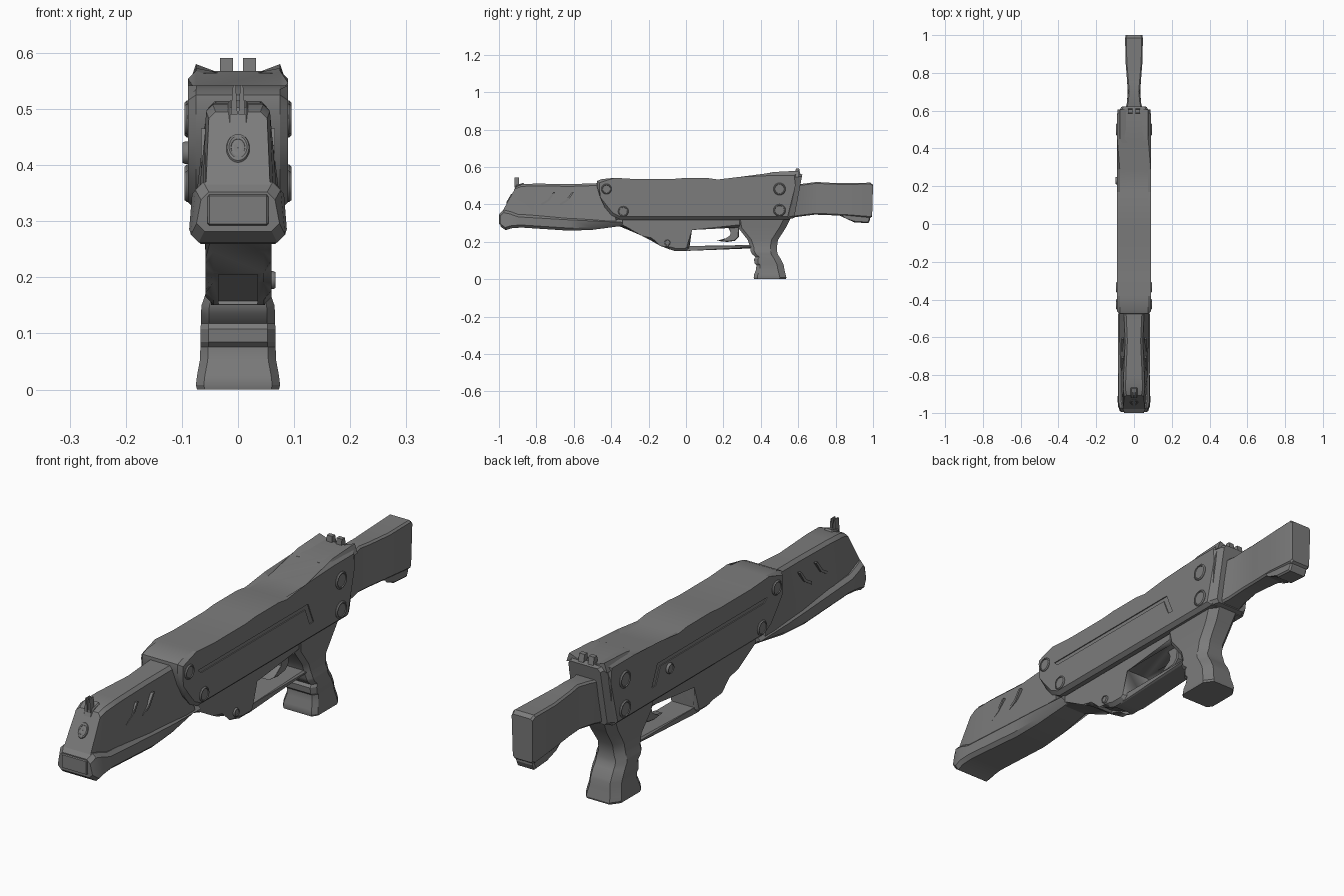
import bpy, bmesh, math

DARK = bpy.data.materials.new("dark_grey")
DARK.diffuse_color = (0.2, 0.2, 0.2, 1)


def finish(name, bm):
    bmesh.ops.recalc_face_normals(bm, faces=bm.faces)
    me = bpy.data.meshes.new(name)
    bm.to_mesh(me)
    bm.free()
    me.materials.append(DARK)
    ob = bpy.data.objects.new(name, me)
    bpy.context.collection.objects.link(ob)
    return ob


def skin(name, rings):
    """Join matching rings of points into a closed skin."""
    bm = bmesh.new()
    loops = [[bm.verts.new(p) for p in r] for r in rings]
    n = len(loops[0])
    for a, b in zip(loops, loops[1:]):
        for i in range(n):
            j = (i + 1) % n
            bm.faces.new((a[i], a[j], b[j], b[i]))
    bm.faces.new(loops[0])
    bm.faces.new(loops[-1])
    return finish(name, bm)


def loft(name, sections, c):
    """Sections along y: (y top, y bottom, z top, z bottom, half width top, bottom)."""
    rings = []
    for yt, yb, zt, zb, wt, wb in sections:
        half = [(wt - c, zt), (wt, zt - c), (wb, zb + c), (wb - c, zb)]
        full = half + [(-x, z) for x, z in reversed(half)]
        rings.append([(x, yb + (yt - yb) * (z - zb) / (zt - zb), z) for x, z in full])
    return skin(name, rings)


def slab(name, pts, x0, x1, bevel=0):
    """Side profile (y, z) extruded across x, with chamfered side rims."""
    bm = bmesh.new()
    a = [bm.verts.new((x0, y, z)) for y, z in pts]
    b = [bm.verts.new((x1, y, z)) for y, z in pts]
    bm.faces.new(a)
    bm.faces.new(b)
    for i in range(len(pts)):
        j = (i + 1) % len(pts)
        bm.faces.new((a[i], a[j], b[j], b[i]))
    if bevel:
        rim = [e for e in bm.edges if abs(e.verts[0].co.x - e.verts[1].co.x) < 1e-6]
        bmesh.ops.bevel(bm, geom=rim, offset=bevel, segments=1, affect='EDGES')
    return finish(name, bm)


def carve(target, pts, x0, x1):
    """Subtract a hidden slab from the target."""
    cut = slab("recess_cutter", pts, x0, x1)
    cut.hide_render = True
    cut.hide_viewport = True
    m = target.modifiers.new("recess", 'BOOLEAN')
    m.object = cut
    m.solver = 'EXACT'


def bolt(name, side, y, z, r, x0, x1):
    """Round stud on one side with a stepped rim."""
    steps = [(x0, r), (x1 - 0.004, r), (x1, r * 0.88), (x1, r * 0.78), (x1 - 0.003, r * 0.74)]
    rings = [[(side * x, y + q * math.cos(t * math.tau / 20), z + q * math.sin(t * math.tau / 20))
              for t in range(20)] for x, q in steps]
    return skin(name, rings)


# Receiver body with an L-shaped groove on each side
body = slab("receiver", [
    (-0.355, 0.32), (-0.40, 0.343), (-0.435, 0.385), (-0.46, 0.44), (-0.477, 0.50), (-0.475, 0.525),
    (-0.45, 0.535), (-0.38, 0.542), (-0.27, 0.535), (-0.08, 0.535), (-0.02, 0.54), (0.12, 0.54),
    (0.17, 0.533), (0.29, 0.533), (0.45, 0.568), (0.595, 0.568), (0.585, 0.50), (0.555, 0.32)],
    -0.089, 0.089, 0.014)
groove = [(-0.37, 0.466), (0.30, 0.466), (0.335, 0.385), (0.31, 0.385), (0.283, 0.45), (-0.35, 0.45)]
for s in (-1, 1):
    carve(body, groove, s * 0.085, s * 0.12)

# Tapered rear cap and raised deck wings
loft("receiver_rear_cap", [(0.59, 0.55, 0.566, 0.322, 0.083, 0.085),
                           (0.622, 0.578, 0.56, 0.327, 0.068, 0.07)], 0.012)
for s in (-1, 1):
    skin("deck_wing", [[(s * 0.035, y, 0.565), (s * 0.075, y, z), (s * 0.087, y, 0.545)]
                       for y, z in ((0.43, 0.563), (0.47, 0.573), (0.605, 0.58))])
    slab("rear_sight_post", [(0.585, 0.56), (0.587, 0.591), (0.605, 0.591), (0.612, 0.56)],
         s * 0.009, s * 0.032)

# Fore end: upper shroud and lower handguard
loft("upper_shroud", [(-0.908, -1.0, 0.495, 0.33, 0.052, 0.058),
                      (-0.875, -0.94, 0.508, 0.32, 0.057, 0.064),
                      (-0.80, -0.80, 0.511, 0.31, 0.055, 0.072),
                      (-0.62, -0.62, 0.508, 0.30, 0.047, 0.078),
                      (-0.42, -0.37, 0.515, 0.30, 0.056, 0.078)], 0.012)
loft("handguard", [(-0.996, -0.992, 0.352, 0.282, 0.066, 0.074),
                   (-0.975, -0.965, 0.370, 0.262, 0.076, 0.084),
                   (-0.94, -0.935, 0.362, 0.272, 0.082, 0.087),
                   (-0.90, -0.88, 0.347, 0.276, 0.083, 0.085),
                   (-0.62, -0.62, 0.331, 0.259, 0.084, 0.080),
                   (-0.50, -0.50, 0.325, 0.264, 0.084, 0.075),
                   (-0.34, -0.34, 0.318, 0.285, 0.080, 0.065)], 0.014)
slab("muzzle_lip", [(-1.0, 0.345), (-1.0, 0.295), (-0.975, 0.285), (-0.975, 0.36)], -0.054, 0.054, 0.003)

# Shallow chevron ribs on the shroud flanks
for s in (-1, 1):
    for y in (-0.74, -0.64):
        slab("flank_rib", [(y - 0.035, 0.405), (y, 0.425), (y + 0.03, 0.465), (y + 0.04, 0.465),
                           (y + 0.01, 0.42), (y - 0.03, 0.395)], s * 0.055, s * 0.066)

# Muzzle ring and lens on the sloping nose
for name, minor, major in (("muzzle_ring", 0.005, 0.016), ("muzzle_lens", 0.009, 0.0075)):
    bpy.ops.mesh.primitive_torus_add(major_segments=24, minor_segments=8, major_radius=major,
                                     minor_radius=minor, location=(0, -0.944, 0.43),
                                     rotation=(math.radians(59.5), 0, 0))
    ob = bpy.context.object
    ob.name = name
    ob.scale = (1, 1.4, 0.4 if name == "muzzle_lens" else 1)
    ob.data.materials.append(DARK)

# Front sight
slab("front_sight_base", [(-0.92, 0.475), (-0.908, 0.503), (-0.87, 0.515), (-0.86, 0.50)], -0.018, 0.018, 0.004)
for s in (-1, 1):
    skin("front_sight_prong", [[(s * (a + k), y, z) for k, y in ((0, -0.918), (w, -0.918), (w, -0.893), (0, -0.893))]
                               for a, w, z in ((0.001, 0.012, 0.49), (0.004, 0.005, 0.543))])

# Lower housing with a front recess, trigger guard and trigger
housing = slab("lower_housing", [
    (-0.38, 0.33), (-0.36, 0.285), (-0.23, 0.245), (-0.19, 0.208), (-0.13, 0.19), (-0.09, 0.16),
    (-0.06, 0.151), (0.0, 0.151), (0.018, 0.165), (0.018, 0.277), (0.30, 0.277), (0.30, 0.33)],
    -0.058, 0.060, 0.014)
carve(housing, [(-0.21, 0.18), (-0.17, 0.212), (-0.06, 0.158), (-0.07, 0.12)], -0.035, 0.035)
slab("trigger_guard", [(-0.05, 0.151), (0.0, 0.151), (0.36, 0.165), (0.36, 0.183), (0.0, 0.177), (-0.05, 0.177)],
     -0.048, 0.048, 0.007)
slab("trigger", [(0.22, 0.285), (0.285, 0.285), (0.282, 0.225), (0.262, 0.205), (0.22, 0.199), (0.165, 0.205),
                 (0.215, 0.215), (0.24, 0.232), (0.242, 0.255)], -0.02, 0.02, 0.004)

# Pistol grip: (z, front y, back y, half width)
grip = [(0.33, 0.27, 0.562, 0.066), (0.277, 0.277, 0.535, 0.060), (0.21, 0.33, 0.492, 0.056),
        (0.17, 0.343, 0.486, 0.058), (0.15, 0.345, 0.487, 0.065), (0.135, 0.352, 0.49, 0.066),
        (0.118, 0.372, 0.50, 0.066), (0.108, 0.364, 0.507, 0.067), (0.085, 0.366, 0.518, 0.067),
        (0.076, 0.376, 0.522, 0.067), (0.052, 0.375, 0.526, 0.068), (0.025, 0.364, 0.533, 0.073),
        (0.008, 0.362, 0.537, 0.075), (0.0, 0.364, 0.534, 0.073)]
rings = []
for z, f, b, w in grip:
    half = [(w - 0.014, f), (w, f + 0.02), (w, b - 0.035), (w - 0.025, b)]
    rings.append([(x, y, z) for x, y in half + [(-x, y) for x, y in reversed(half)]])
skin("pistol_grip", rings)

# Stock with flared butt and toe
loft("stock", [(0.58, 0.54, 0.505, 0.325, 0.055, 0.055),
               (0.64, 0.61, 0.512, 0.335, 0.038, 0.040),
               (0.70, 0.69, 0.520, 0.345, 0.032, 0.034),
               (0.75, 0.75, 0.516, 0.343, 0.036, 0.036),
               (0.86, 0.86, 0.513, 0.338, 0.045, 0.044),
               (0.985, 0.985, 0.516, 0.328, 0.047, 0.046),
               (1.0, 0.995, 0.505, 0.335, 0.044, 0.042)], 0.007)
slab("stock_toe", [(0.80, 0.35), (0.85, 0.333), (0.90, 0.304), (0.975, 0.299), (0.985, 0.32), (0.985, 0.35)],
     -0.04, 0.04, 0.006)

# Side bolts, left selector knob and right release button
for s in (-1, 1):
    for y, z in ((0.50, 0.482), (0.50, 0.368), (-0.425, 0.482), (-0.335, 0.362)):
        bolt("side_bolt", s, y, z, 0.033 if y > 0 else 0.028, 0.07, 0.095)
bolt("selector_knob", -1, 0.23, 0.422, 0.02, 0.07, 0.099)
bolt("release_button", 1, -0.10, 0.195, 0.016, 0.04, 0.067)

# Smooth the rounded parts, keep edges sharp
bpy.ops.object.select_all(action='DESELECT')
for ob in bpy.context.scene.objects:
    if not ob.hide_render:
        ob.select_set(True)
        bpy.context.view_layer.objects.active = ob
bpy.ops.object.shade_smooth_by_angle(angle=math.radians(25))
